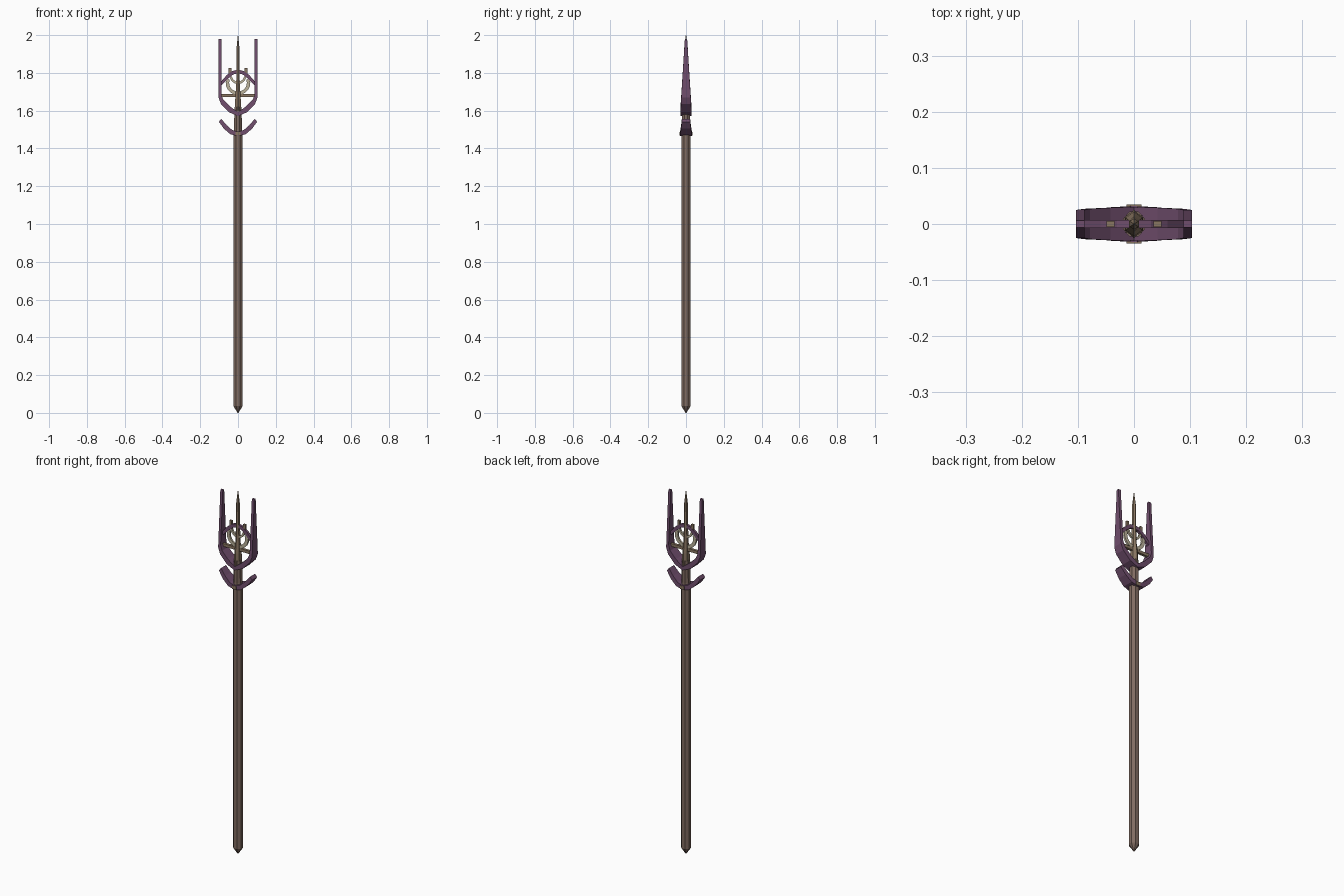
import bpy, bmesh, math

if "Cube" in bpy.data.objects:
    bpy.data.objects.remove(bpy.data.objects["Cube"])

def mat(name, c):
    m = bpy.data.materials.new(name)
    m.diffuse_color = (*c, 1)
    m.use_nodes = True
    m.node_tree.nodes["Principled BSDF"].inputs["Base Color"].default_value = m.diffuse_color
    return m

PURPLE = mat("dusky purple", (0.16, 0.075, 0.15))
BROWN = mat("shaft brown", (0.22, 0.15, 0.12))
TAN = mat("spike tan", (0.25, 0.18, 0.12))
CREAM = mat("pale cream", (0.50, 0.45, 0.33))

def finish(bm, name, material):
    bmesh.ops.recalc_face_normals(bm, faces=bm.faces)
    me = bpy.data.meshes.new(name)
    bm.to_mesh(me)
    bm.free()
    me.materials.append(material)
    ob = bpy.data.objects.new(name, me)
    bpy.context.collection.objects.link(ob)
    return ob

def skin(rings, name, material):
    """Join equal-length point rings into a closed solid."""
    bm = bmesh.new()
    vs = [[bm.verts.new(p) for p in r] for r in rings]
    n = len(vs[0])
    for a, b in zip(vs, vs[1:]):
        for i in range(n):
            bm.faces.new((a[i], a[(i + 1) % n], b[(i + 1) % n], b[i]))
    bm.faces.new(vs[0])
    bm.faces.new(vs[-1])
    return finish(bm, name, material)

def post(name, material, levels, sides=8, turn=0.5):
    """Vertical faceted post; each level is (z, x radius, y radius)."""
    rings = []
    for z, rx, ry in levels:
        rings.append([(rx * math.cos(2 * math.pi * (i + turn) / sides),
                       ry * math.sin(2 * math.pi * (i + turn) / sides), z)
                      for i in range(sides)])
    return skin(rings, name, material)

def band(name, material, half):
    """Symmetric band; half lists (outer x, outer z, inner x, inner z, y half-width) from the centre out."""
    full = [(-a, b, -c, d, w) for a, b, c, d, w in reversed(half[1:])] + half
    return skin([[(a, -w, b), (a, w, b), (c, w, d), (c, -w, d)]
                 for a, b, c, d, w in full], name, material)

def arc(name, material, cz, r, t, w, a0, a1, n):
    """Rectangular-section arc in the front plane."""
    rings = []
    for i in range(n + 1):
        a = math.radians(a0 + (a1 - a0) * i / n)
        c, s = math.cos(a), math.sin(a)
        rings.append([((r - t) * c, -w, cz + (r - t) * s), ((r - t) * c, w, cz + (r - t) * s),
                      ((r + t) * c, w, cz + (r + t) * s), ((r + t) * c, -w, cz + (r + t) * s)])
    return skin(rings, name, material)

def box(name, material, x0, x1, y, z0, z1):
    return skin([[(x0, -y, z), (x1, -y, z), (x1, y, z), (x0, y, z)] for z in (z0, z1)],
                name, material)

# Shaft with pointed foot
post("shaft", BROWN, [(0.0, 0.002, 0.002), (0.036, 0.0265, 0.0265), (1.47, 0.0265, 0.0265),
                      (1.50, 0.022, 0.024), (1.62, 0.021, 0.024)])

# Central spike
post("spike", TAN, [(1.60, 0.019, 0.025), (1.66, 0.017, 0.022), (1.73, 0.011, 0.014),
                    (1.93, 0.009, 0.010), (2.0, 0.001, 0.001)], 6)

# Lower crescent guard and its small plate
band("crescent_guard", PURPLE, [
    (0, 1.465, 0, 1.488, 0.032), (0.04, 1.475, 0.03, 1.497, 0.030),
    (0.075, 1.505, 0.06, 1.523, 0.026), (0.101, 1.541, 0.089, 1.557, 0.022)])
box("guard_plate", TAN, -0.013, 0.013, 0.0345, 1.468, 1.487)

# Two-pronged fork
band("fork", PURPLE, [
    (0, 1.571, 0, 1.592, 0.030), (0.048, 1.592, 0.042, 1.622, 0.029),
    (0.09, 1.635, 0.078, 1.658, 0.027), (0.1035, 1.67, 0.0885, 1.685, 0.025),
    (0.1035, 1.98, 0.0885, 1.98, 0.006)])

# Arch between the prongs
band("arch", PURPLE, [
    (0, 1.817, 0, 1.798, 0.007), (0.03, 1.810, 0.025, 1.792, 0.007),
    (0.06, 1.788, 0.05, 1.772, 0.007), (0.093, 1.75, 0.086, 1.735, 0.007)])

# Cross bar, pale ring and inner horns
box("cross_bar", TAN, -0.09, 0.09, 0.007, 1.672, 1.688)
arc("pale_ring", CREAM, 1.748, 0.056, 0.009, 0.005, 160, 380, 12)
arc("inner_hook", CREAM, 1.785, 0.038, 0.006, 0.005, 190, 350, 8)
for side in (-1, 1):
    box("horn", TAN, side * 0.042 - 0.007, side * 0.042 + 0.007, 0.005, 1.775, 1.825)
